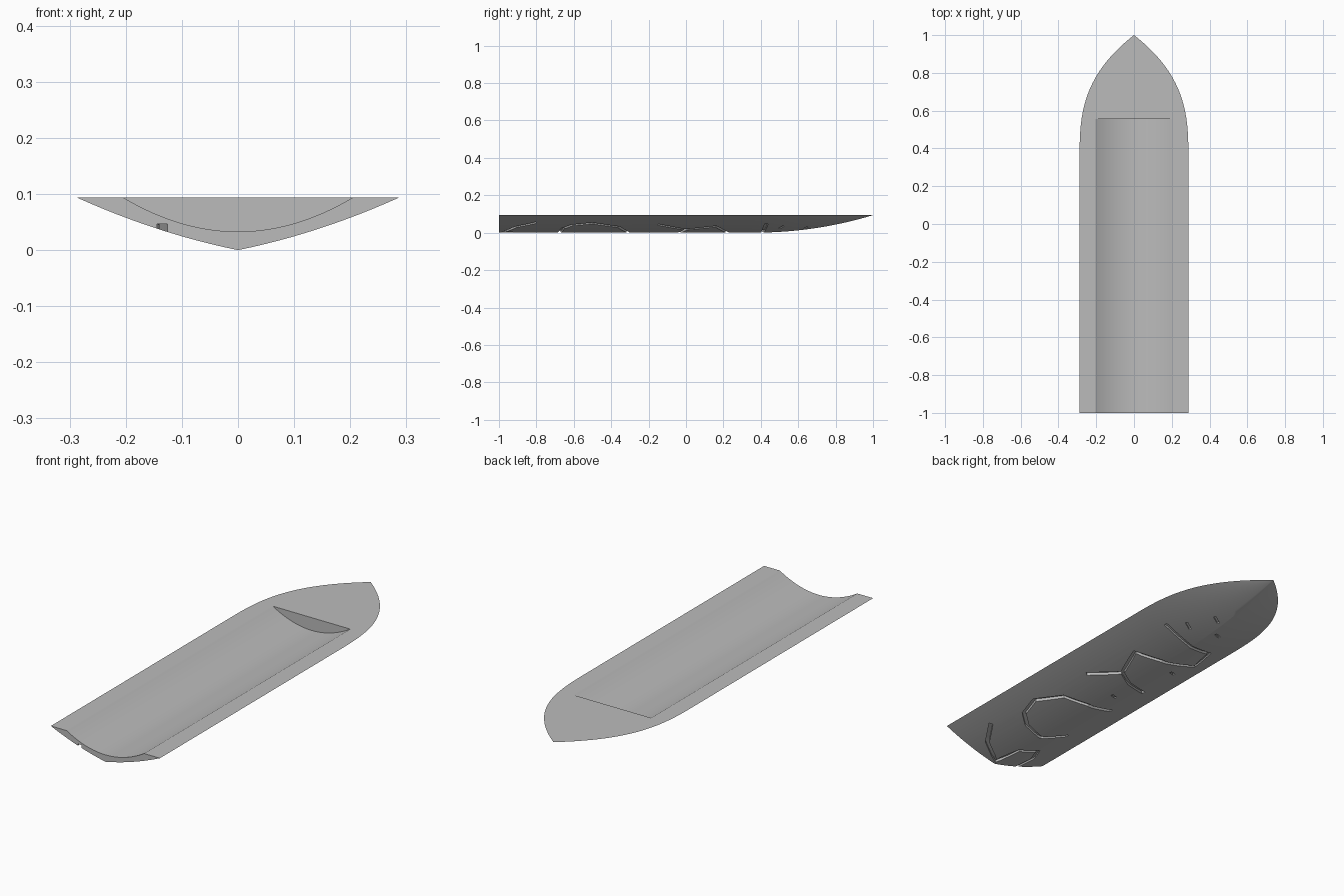
import bpy, bmesh, math
from mathutils import Vector

cube = bpy.data.objects.get("Cube")
if cube:
    bpy.data.objects.remove(cube, do_unlink=True)

DECK, HALF, TAPER = 0.094, 0.288, 0.35

grey = bpy.data.materials.new("plain grey")
grey.use_nodes = True
grey.diffuse_color = (0.5, 0.5, 0.5, 1)
grey.node_tree.nodes["Principled BSDF"].inputs["Base Color"].default_value = (0.5, 0.5, 0.5, 1)


def station(y):
    """Half width and depth of the hull at y."""
    t = max(0.0, (y - TAPER) / (1 - TAPER))
    return HALF * (1 - t ** 2.9), DECK * (1 - t ** 2.1)


def hull_z(x, y):
    """Height of the hull bottom."""
    w, d = station(y)
    s = min(1.0, abs(x) / max(w, 1e-6))
    return DECK - d * (1 - 0.62 * s - 0.38 * s * s)


def loft(name, rings):
    """Closed solid through matching rings of points."""
    bm = bmesh.new()
    loops = [[bm.verts.new(p) for p in ring] for ring in rings]
    n = len(rings[0])
    for a, b in zip(loops, loops[1:]):
        for i in range(n):
            j = (i + 1) % n
            bm.faces.new((a[i], a[j], b[j], b[i]))
    bm.faces.new(loops[0])
    bm.faces.new(loops[-1])
    bmesh.ops.remove_doubles(bm, verts=bm.verts, dist=1e-5)
    bmesh.ops.recalc_face_normals(bm, faces=bm.faces)
    mesh = bpy.data.meshes.new(name)
    bm.to_mesh(mesh)
    bm.free()
    mesh.materials.append(grey)
    obj = bpy.data.objects.new(name, mesh)
    bpy.context.collection.objects.link(obj)
    return obj


def carve(target, cutter):
    """Cut one solid out of another and discard the cutter."""
    cutter.hide_render = True
    mod = target.modifiers.new("cut", 'BOOLEAN')
    mod.object, mod.operation, mod.solver = cutter, 'DIFFERENCE', 'EXACT'
    bpy.context.view_layer.objects.active = target
    bpy.ops.object.modifier_apply(modifier=mod.name)
    bpy.data.objects.remove(cutter, do_unlink=True)


# Hull: curved bottom, flat deck, square stern and pointed bow
SIDE = 12
ys = [-1.0] + [TAPER + (1 - TAPER) * math.sin(math.pi / 2 * k / 24) for k in range(25)]
rings = []
for y in ys:
    w = station(y)[0]
    xs = [w * k / SIDE for k in range(-SIDE, SIDE + 1)]
    rings.append([(x, y, hull_z(x, y)) for x in xs])
hull = loft("hull", rings)

# Long trough, open at the stern
top = 0.16
xs = [0.205 * k / 20 for k in range(-20, 21)]
arc = [(x, 0.033 + (DECK - 0.033) * (x / 0.205) ** 2) for x in xs]
profile = [(-0.205, top)] + arc + [(0.205, top)]
carve(hull, loft("trough_cutter", [[(x, y, z) for x, z in profile] for y in (-1.1, 0.555)]))


# Shallow grooves following the underside
def groove(path, width=0.018, depth=0.011):
    pts = [Vector(p) for p in path]
    fine = [a.lerp(b, k / 4) for a, b in zip(pts, pts[1:]) for k in range(4)] + [pts[-1]]
    rings = []
    for i, p in enumerate(fine):
        along = (fine[min(i + 1, len(fine) - 1)] - fine[max(i - 1, 0)]).normalized()
        side = Vector((-along.y, along.x)) * width / 2
        l, r = p + side, p - side
        zt = hull_z(p.x, p.y) + depth
        rings.append([(l.x, l.y, zt), (r.x, r.y, zt), (r.x, r.y, -0.05), (l.x, l.y, -0.05)])
    carve(hull, loft("groove_cutter", rings))


groove([(.17, .43), (.01, .41), (-.15, .36), (-.19, .21), (.01, .22), (.13, .16), (.07, 0), (.16, -.15)])
groove([(.07, 0), (-.15, -.11)])
groove([(-.14, -.33), (.01, -.31), (.12, -.36), (.18, -.5), (.15, -.61), (.09, -.66), (-.02, -.68), (-.13, -.63)])
groove([(.19, -.8), (.12, -.91), (.01, -.98), (-.01, -.84), (-.11, -.82), (-.15, -.91), (-.13, -1.03)])
for x, y in [(.1, .51), (.04, .64), (-.05, .54), (-.13, .12), (-.03, -.18)]:
    groove([(x - .02, y - .01), (x + .02, y + .01)], 0.012, 0.006)

# Smooth curves with crisp edges
bpy.ops.object.select_all(action='DESELECT')
hull.select_set(True)
bpy.context.view_layer.objects.active = hull
bpy.ops.object.shade_smooth_by_angle(angle=math.radians(20))
